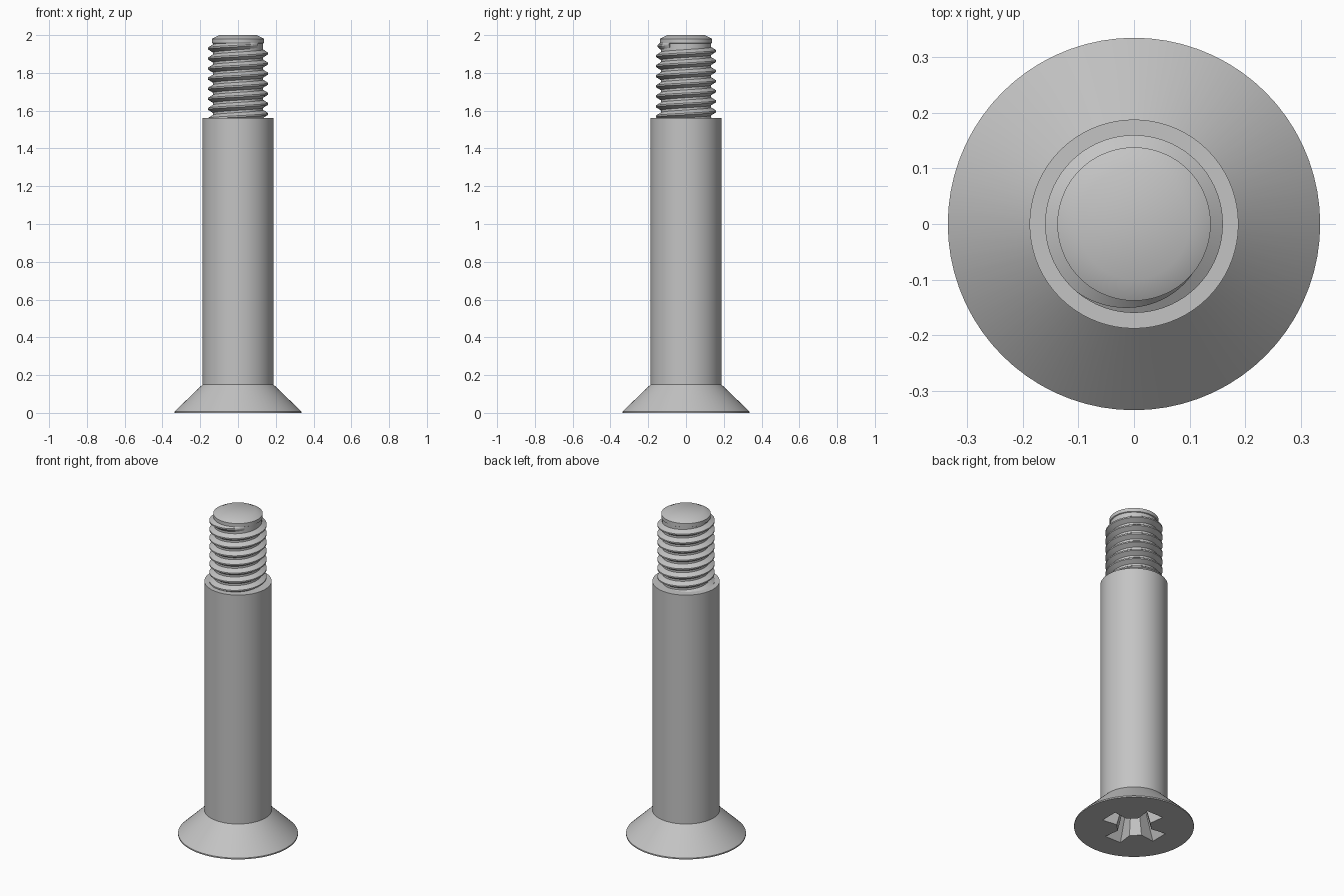
import bpy, bmesh, math

cube = bpy.data.objects.get("Cube")
if cube:
    bpy.data.objects.remove(cube, do_unlink=True)

steel = bpy.data.materials.new("grey steel")
steel.use_nodes = True
colour = (0.55, 0.55, 0.55, 1)
steel.diffuse_color = colour
steel.node_tree.nodes["Principled BSDF"].inputs["Base Color"].default_value = colour


def loft(name, rings):
    """Skin a list of closed rings and cap both ends."""
    bm = bmesh.new()
    loops = [[bm.verts.new(p) for p in ring] for ring in rings]
    n = len(loops[0])
    for a, b in zip(loops, loops[1:]):
        for i in range(n):
            j = (i + 1) % n
            bm.faces.new((a[i], a[j], b[j], b[i]))
    bm.faces.new(loops[0])
    bm.faces.new(loops[-1])
    bmesh.ops.recalc_face_normals(bm, faces=bm.faces)
    mesh = bpy.data.meshes.new(name)
    bm.to_mesh(mesh)
    bm.free()
    mesh.materials.append(steel)
    obj = bpy.data.objects.new(name, mesh)
    bpy.context.collection.objects.link(obj)
    return obj


def circle(r, z, n=72):
    return [(r * math.cos(math.tau * i / n), r * math.sin(math.tau * i / n), z)
            for i in range(n)]


def smooth(obj):
    bpy.ops.object.select_all(action="DESELECT")
    obj.select_set(True)
    bpy.context.view_layer.objects.active = obj
    bpy.ops.object.shade_smooth_by_angle(angle=math.radians(29))


# Countersunk head, plain shank, threaded core and chamfered tip in one profile
profile = [(0.335, 0), (0.335, 0.008), (0.188, 0.15), (0.188, 1.562),
           (0.133, 1.562), (0.133, 1.955), (0.138, 1.958), (0.138, 1.98), (0.1, 2)]
body = loft("screw_body", [circle(r, z) for r, z in profile])


# Tapered cross recess cut into the head
def cross(inner, outer, half_in, half_out, z):
    arm = [(inner, -half_in), (outer, -half_out), (outer, half_out), (inner, half_in)]
    ring = []
    for k in range(4):
        c, s = [(1, 0), (0, 1), (-1, 0), (0, -1)][k]
        ring += [(c * x - s * y, s * x + c * y, z) for x, y in arm]
    return ring


cutter = loft("recess_cutter", [
    cross(0.093, 0.188, 0.044, 0.056, -0.01),
    cross(0.052, 0.11, 0.022, 0.034, 0.17),
    cross(0.01, 0.02, 0.005, 0.008, 0.2)])
cutter.hide_render = True
cutter.hide_set(True)
cut = body.modifiers.new("cross recess", "BOOLEAN")
cut.operation = "DIFFERENCE"
cut.solver = "EXACT"
cut.object = cutter
bpy.context.view_layer.objects.active = body
body.select_set(True)
bpy.ops.object.modifier_apply(modifier=cut.name)
bpy.data.objects.remove(cutter, do_unlink=True)
smooth(body)

# Right-handed helical thread that runs out just below the tip
pitch, steps, turns = 0.0533, 72, 8
end_angle, end_z = math.radians(-40), 1.95
total = steps * turns
sections = []
for i in range(total + 1):
    back = total - i
    angle = end_angle - math.tau * back / steps
    z = end_z - pitch * back / steps
    grow = min(1, 0.25 + back / 24)
    crest = 0.131 + 0.029 * grow
    sections.append([(r * math.cos(angle), r * math.sin(angle), z + dz) for r, dz in
                     ((0.125, -0.022), (0.131, -0.022), (crest, -0.004),
                      (crest, 0.004), (0.131, 0.022), (0.125, 0.022))])
thread = loft("thread", sections)
smooth(thread)
